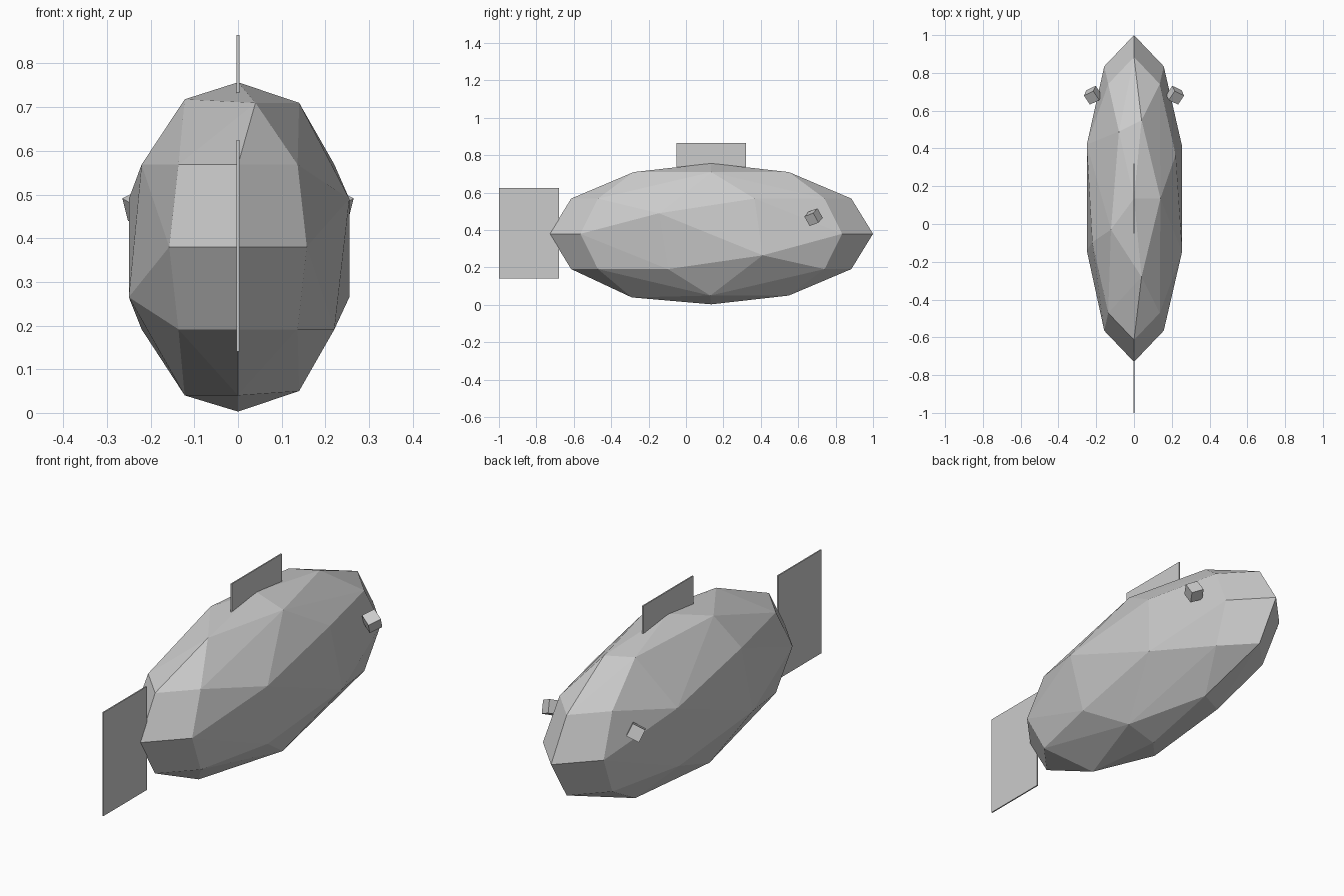
import bpy, bmesh, math
from mathutils import Vector, Euler

if "Cube" in bpy.data.objects:
    bpy.data.objects.remove(bpy.data.objects["Cube"])

grey = bpy.data.materials.new("plain grey")
grey.diffuse_color = (0.6, 0.6, 0.6, 1)
grey.use_nodes = True
grey.node_tree.nodes["Principled BSDF"].inputs["Base Color"].default_value = grey.diffuse_color

CY, CZ = 0.135, 0.38           # body centre
RX, RY, RZ = 0.268, 0.865, 0.377


def finish(name, bm):
    bmesh.ops.recalc_face_normals(bm, faces=bm.faces)
    me = bpy.data.meshes.new(name)
    bm.to_mesh(me)
    bm.free()
    me.materials.append(grey)
    ob = bpy.data.objects.new(name, me)
    bpy.context.collection.objects.link(ob)
    return ob


def box(name, centre, size, rot=(0, 0, 0)):
    bm = bmesh.new()
    bmesh.ops.create_cube(bm, size=1)
    turn = Euler([math.radians(a) for a in rot]).to_matrix()
    for v in bm.verts:
        v.co = turn @ Vector([a * b for a, b in zip(v.co, size)]) + Vector(centre)
    return finish(name, bm)


# Body: faceted ellipsoid, ten sides round, with some flank corners merged
points = [(0, CY, CZ + RZ), (0, CY, CZ - RZ)]
merged = {(30, 3), (30, 8), (-30, 2), (-30, 7),
          (0, 2), (0, 3), (0, 7), (0, 8)}
for lat in (-30, 0, 30):
    for k in range(10):
        if (lat, k) in merged:
            continue
        a, b = math.radians(36 * k), math.radians(lat)
        points.append((RX * math.sin(a) * math.cos(b),
                       CY + RY * math.cos(a) * math.cos(b),
                       CZ + RZ * math.sin(b)))
# merged flank corners
points += [(0.255, 0.41, 0.265), (0.255, -0.145, 0.49),
           (-0.25, -0.14, 0.265), (-0.25, 0.42, 0.49)]
# back ridge and belly corners
points += [(0.04, 0.55, 0.71), (-0.08, 0.49, 0.71), (0.14, 0.135, 0.71),
           (0.04, -0.28, 0.71), (-0.122, -0.03, 0.718)]
points += [(0.04, 0.55, 0.05), (-0.08, 0.49, 0.05), (0.14, 0.13, 0.05),
           (0, -0.29, 0.04), (-0.122, 0.0, 0.04)]
bm = bmesh.new()
for p in points:
    bm.verts.new(p)
hull = bmesh.ops.convex_hull(bm, input=bm.verts)
bmesh.ops.delete(bm, geom=list({v for v in hull["geom_interior"]
                                if isinstance(v, bmesh.types.BMVert)}), context='VERTS')
finish("body", bm)

# Fins: thin upright plates
box("tail_fin", (0, -0.84, 0.3825), (0.006, 0.32, 0.485))
box("back_fin", (0, 0.135, 0.78), (0.006, 0.37, 0.17))

# Eyes: small tilted cubes
box("right_eye", (0.218, 0.682, 0.469), (0.06, 0.06, 0.06), (20, 25, -25))
box("left_eye", (-0.218, 0.682, 0.469), (0.06, 0.06, 0.06), (20, -25, 25))
